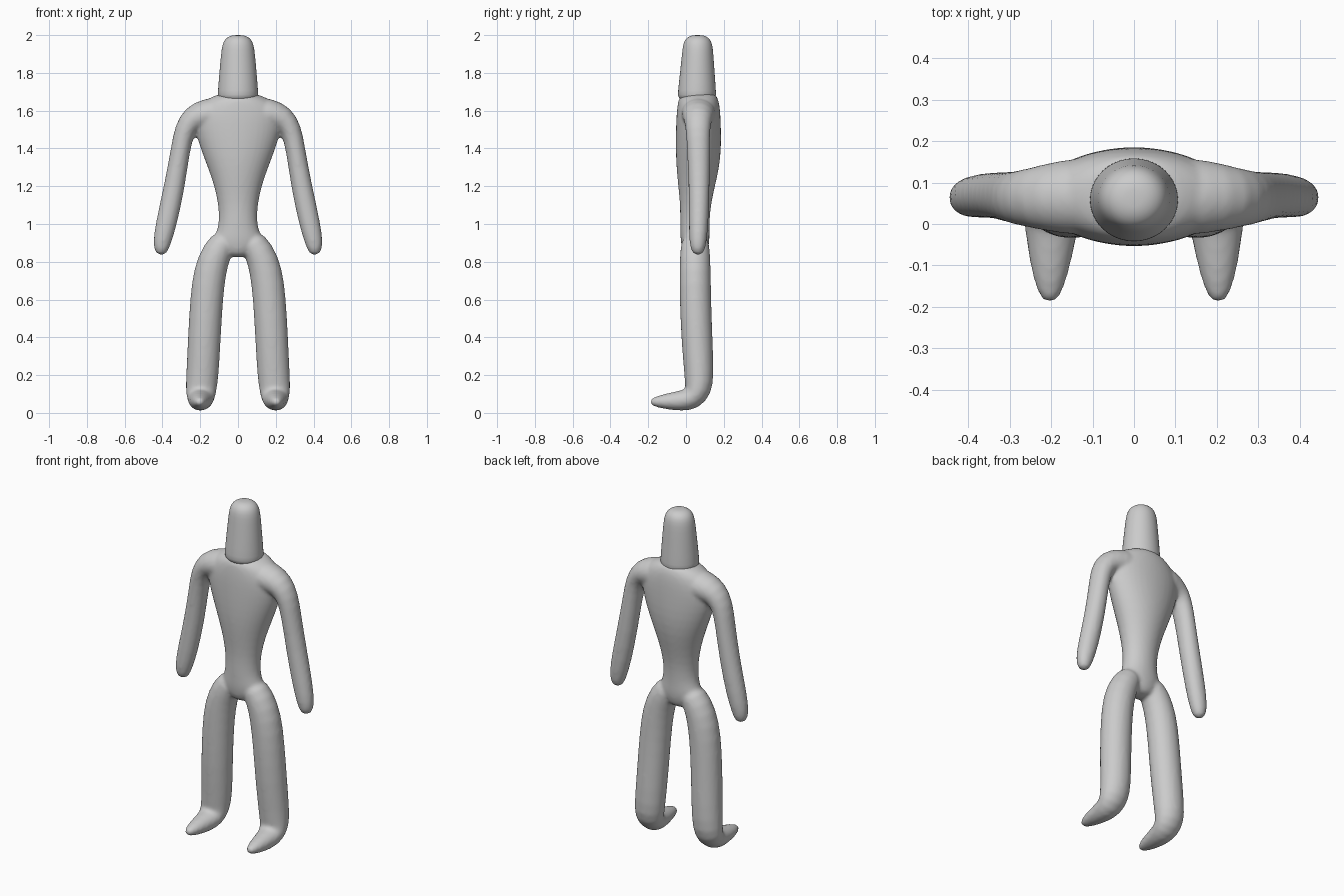
import bpy, bmesh, math
from mathutils import Vector

SIDES = 20


def loft(bm, stations, ref, mirror=1):
    """Closed tube through (x, y, z, radius along ref, other radius) stations."""
    pts = [Vector((s[0] * mirror, s[1], s[2])) for s in stations]
    rings = []
    for i, (p, s) in enumerate(zip(pts, stations)):
        t = (pts[min(i + 1, len(pts) - 1)] - pts[max(i - 1, 0)]).normalized()
        u = (ref - t * ref.dot(t)).normalized()
        v = t.cross(u)
        ring = []
        for k in range(SIDES):
            a = 2 * math.pi * k / SIDES
            ring.append(bm.verts.new(p + u * s[3] * math.cos(a) + v * s[4] * math.sin(a)))
        rings.append(ring)
    for a, b in zip(rings, rings[1:]):
        for k in range(SIDES):
            n = (k + 1) % SIDES
            bm.faces.new((a[k], a[n], b[n], b[k]))
    bm.faces.new(rings[0][::-1])
    bm.faces.new(rings[-1])


def finish(bm, name):
    bmesh.ops.recalc_face_normals(bm, faces=bm.faces)
    for f in bm.faces:
        f.smooth = True
    me = bpy.data.meshes.new(name)
    bm.to_mesh(me)
    bm.free()
    ob = bpy.data.objects.new(name, me)
    bpy.context.collection.objects.link(ob)
    sub = ob.modifiers.new("Subdivision", 'SUBSURF')
    sub.levels = sub.render_levels = 1
    return ob


X, Y = Vector((1, 0, 0)), Vector((0, 1, 0))

# Torso: narrow waist, broad flattened chest
torso = [
    (0, .048, .82, .05, .05), (0, .048, .87, .12, .072), (0, .048, .92, .135, .078),
    (0, .047, .96, .112, .078), (0, .047, 1.02, .101, .079), (0, .05, 1.1, .105, .082),
    (0, .055, 1.2, .126, .098), (0, .062, 1.3, .162, .115), (0, .066, 1.4, .202, .122),
    (0, .066, 1.5, .232, .121), (0, .066, 1.58, .24, .118), (0, .066, 1.64, .2, .112),
    (0, .06, 1.68, .13, .1), (0, .06, 1.69, .08, .07),
]
# Arm: shoulder to rounded hand
arm = [
    (.05, .066, 1.59, .1, .09), (.17, .066, 1.583, .092, .085), (.24, .063, 1.56, .075, .071),
    (.283, .063, 1.5, .065, .057), (.304, .066, 1.4, .061, .051), (.336, .07, 1.2, .056, .056),
    (.38, .067, 1.0, .053, .057), (.403, .063, .9, .046, .048), (.407, .063, .86, .036, .037),
    (.408, .063, .836, .02, .02),
]
# Leg: hip to pointed toe
leg = [
    (.05, .048, .94, .065, .07), (.112, .048, .86, .08, .08), (.15, .048, .75, .088, .084),
    (.167, .05, .6, .088, .084), (.178, .057, .4, .088, .084), (.188, .07, .2, .087, .079),
    (.196, .066, .12, .083, .075), (.197, .033, .073, .073, .064), (.2, -.03, .063, .062, .055),
    (.202, -.1, .061, .049, .043), (.203, -.15, .059, .036, .031), (.203, -.18, .058, .022, .02),
    (.203, -.189, .058, .01, .01),
]
bm = bmesh.new()
loft(bm, torso, X)
for side in (1, -1):
    loft(bm, arm, Y, side)
    loft(bm, leg, X, side)
body = finish(bm, "body")

# Fuse torso and limbs into one smooth skin
rm = body.modifiers.new("Fuse", 'REMESH')
rm.mode = 'VOXEL'
rm.voxel_size = .01
rm.use_smooth_shade = True
sm = body.modifiers.new("Smooth", 'SMOOTH')
sm.factor = .5
sm.iterations = 6

# Head: tapered column with a rounded top and a crisp lower rim
head = [
    (0, .058, 1.64, .09, .08), (0, .058, 1.675, .108, .102), (0, .058, 1.69, .109, .103),
    (0, .06, 1.8, .1, .093), (0, .062, 1.9, .091, .084), (0, .062, 1.95, .084, .079),
    (0, .062, 1.98, .069, .066), (0, .062, 1.995, .045, .043), (0, .062, 2.0, .02, .02),
]
bm = bmesh.new()
loft(bm, head, X)
finish(bm, "head")
